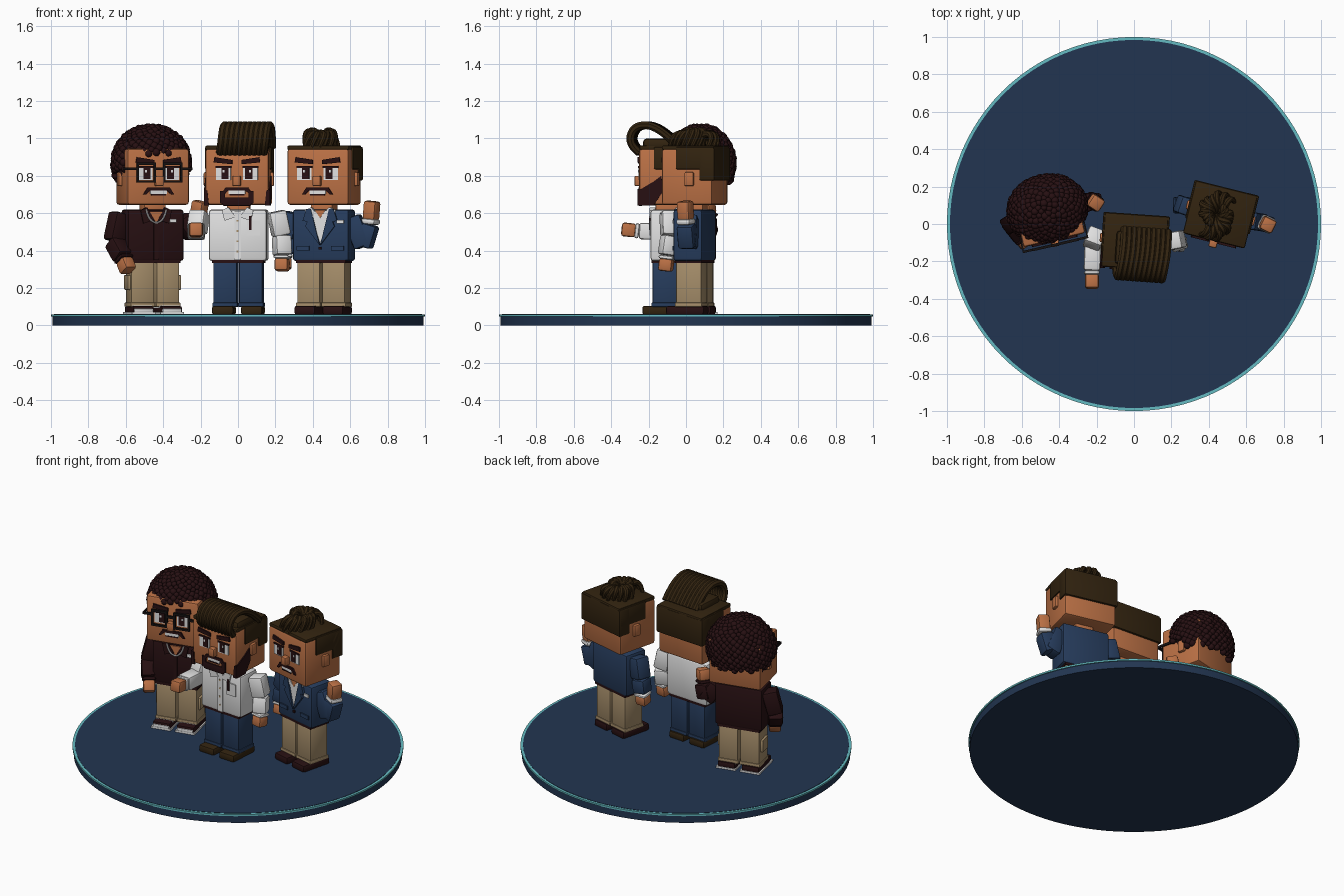
import bpy, bmesh, math, random
from mathutils import Matrix, Vector

if "Cube" in bpy.data.objects:
    bpy.data.objects.remove(bpy.data.objects["Cube"])
random.seed(4)
made = []


def material(name, rgb):
    m = bpy.data.materials.new(name)
    m.use_nodes = True
    m.diffuse_color = (*rgb, 1)
    m.node_tree.nodes["Principled BSDF"].inputs["Base Color"].default_value = (*rgb, 1)
    return m


SKIN = material("skin", (0.5, 0.165, 0.06))
BROWN = material("brown hair", (0.032, 0.017, 0.005))
MAROON = material("dark maroon", (0.02, 0.005, 0.006))
WHITE = material("white", (0.75, 0.75, 0.75))
BLUE = material("blue cloth", (0.02, 0.046, 0.11))
TAN = material("tan cloth", (0.38, 0.27, 0.145))
TEAL = material("teal", (0.13, 0.5, 0.54))
NAVY = material("navy base", (0.016, 0.036, 0.082))
BLACK = material("black", (0.008, 0.006, 0.006))

place = Matrix()   # transform of the figure being built
who = ""           # name prefix of the figure being built


def add_mesh(name, mat, mesh):
    mesh.transform(place)
    mesh.materials.clear()
    mesh.materials.append(mat)
    ob = bpy.data.objects.new(who + name, mesh)
    bpy.context.collection.objects.link(ob)
    made.append(ob)


def finish(name, mat, bm, bevel=0):
    if bevel:
        bmesh.ops.bevel(bm, geom=bm.edges[:], offset=bevel, segments=2, profile=0.5, affect='EDGES')
    bmesh.ops.recalc_face_normals(bm, faces=bm.faces[:])
    mesh = bpy.data.meshes.new(who + name)
    bm.to_mesh(mesh)
    bm.free()
    add_mesh(name, mat, mesh)


def box(name, mat, x, y, z, bevel=0.008):
    """Box from (low, high) ranges on each axis."""
    bm = bmesh.new()
    size = [b - a for a, b in (x, y, z)]
    mid = [(a + b) / 2 for a, b in (x, y, z)]
    bmesh.ops.create_cube(bm, size=1, matrix=Matrix.Translation(mid) @ Matrix.Diagonal((*size, 1)))
    finish(name, mat, bm, bevel)


def limb(name, mat, p, q, w):
    p, q = Vector(p), Vector(q)
    bm = bmesh.new()
    turn = (q - p).to_track_quat('Z', 'Y').to_matrix().to_4x4()
    bmesh.ops.create_cube(bm, size=1, matrix=Matrix.Translation((p + q) / 2) @ turn
                          @ Matrix.Diagonal((w, w, (q - p).length, 1)))
    finish(name, mat, bm, 0.014)


def plate(name, mat, outline, start, depth, axis='y'):
    """Outline of (across, z) points pushed along one axis."""
    bm = bmesh.new()
    at = (lambda u, v: (u, start, v)) if axis == 'y' else (lambda u, v: (start, u, v))
    face = bm.faces.new([bm.verts.new(at(u, v)) for u, v in outline])
    out = bmesh.ops.extrude_face_region(bm, geom=[face])
    push = (0, depth, 0) if axis == 'y' else (depth, 0, 0)
    bmesh.ops.translate(bm, vec=push, verts=[v for v in out["geom"] if isinstance(v, bmesh.types.BMVert)])
    finish(name, mat, bm)


def strands(name, mat, paths, thick, tip=1.0):
    cu = bpy.data.curves.new(name, 'CURVE')
    cu.dimensions = '3D'
    cu.bevel_depth, cu.bevel_resolution, cu.resolution_u = thick, 2, 6
    cu.use_fill_caps = True
    for path in paths:
        s = cu.splines.new('NURBS')
        s.points.add(len(path) - 1)
        for i, (pt, co) in enumerate(zip(s.points, path)):
            pt.co = (*co, 1)
            pt.radius = 1 + (tip - 1) * i / (len(path) - 1)
        s.order_u, s.use_endpoint_u = 3, True
    ob = bpy.data.objects.new(name, cu)
    mesh = bpy.data.meshes.new_from_object(ob)
    bpy.data.objects.remove(ob)
    add_mesh(name, mat, mesh)


def disc(name, mat, r, low, high):
    bm = bmesh.new()
    bmesh.ops.create_cone(bm, cap_ends=True, segments=96, radius1=r, radius2=r, depth=high - low,
                          matrix=Matrix.Translation((0, 0, (low + high) / 2)))
    finish(name, mat, bm)


def figure(name, x, y, turn, top, trousers, shoes):
    """Shared body, head and face; the face looks along -y."""
    global who, place
    who = name + "_"
    place = Matrix.Translation((x, y, 0)) @ Matrix.Rotation(math.radians(turn), 4, 'Z')
    for side, s in (("right", -1), ("left", 1)):
        def span(a, b):
            return sorted((s * a, s * b))
        box(side + "_shoe", shoes, span(0.02, 0.135), (-0.125, 0.085), (0.058, 0.105), 0.012)
        box(side + "_leg", trousers, span(0.006, 0.132), (-0.07, 0.07), (0.11, 0.36))
        box(side + "_trouser_cuff", trousers, span(0.003, 0.137), (-0.075, 0.075), (0.1, 0.122), 0.004)
        box(side + "_ear", SKIN, span(0.16, 0.188), (-0.01, 0.04), (0.745, 0.82))
        box(side + "_eye", WHITE, span(0.033, 0.112), (-0.146, -0.138), (0.778, 0.848), 0)
        box(side + "_eyelid", MAROON, span(0.03, 0.115), (-0.149, -0.14), (0.843, 0.852), 0)
        box(side + "_pupil", MAROON, span(0.045, 0.083), (-0.149, -0.141), (0.784, 0.843), 0)
        box(side + "_eye_glint", WHITE, span(0.066, 0.077), (-0.151, -0.143), (0.818, 0.832), 0)
        plate(side + "_eyebrow", MAROON, [(s * 0.025, 0.862), (s * 0.125, 0.872),
                                         (s * 0.12, 0.9), (s * 0.025, 0.885)], -0.15, 0.02)
    box("torso", top, (-0.155, 0.155), (-0.08, 0.08), (0.345, 0.62), 0.015)
    box("belt", MAROON, (-0.137, 0.137), (-0.074, 0.074), (0.333, 0.35), 0)
    box("neck", SKIN, (-0.06, 0.06), (-0.06, 0.06), (0.6, 0.66))
    box("head", SKIN, (-0.17, 0.17), (-0.14, 0.14), (0.645, 0.945), 0.015)
    box("nose", SKIN, (-0.022, 0.022), (-0.175, -0.135), (0.745, 0.8), 0.007)
    plate("moustache", MAROON, [(-0.085, 0.7), (-0.07, 0.7), (-0.045, 0.722), (0.045, 0.722), (0.07, 0.7),
                                (0.085, 0.7), (0.06, 0.738), (-0.06, 0.738)], -0.15, 0.012)
    box("teeth", WHITE, (-0.045, 0.045), (-0.146, -0.138), (0.703, 0.722), 0)
    box("lower_lip", MAROON, (-0.04, 0.04), (-0.147, -0.138), (0.695, 0.703), 0)


def short_hair():
    box("hair_sides", BROWN, (-0.178, 0.178), (-0.06, 0.15), (0.835, 0.955))
    box("hair_back", BROWN, (-0.178, 0.178), (0.07, 0.153), (0.775, 0.95))
    box("hair_top", BROWN, (-0.17, 0.17), (-0.138, 0.15), (0.938, 0.962))


def collar(mat, low):
    for s in (-1, 1):
        plate("collar", mat, [(s * 0.01, low), (s * 0.07, low - 0.02), (s * 0.085, 0.615), (s * 0.05, 0.632)],
              -0.09, 0.03)


def arm(side, sleeve, cuff, shoulder, elbow, wrist, hand, w=0.095):
    """Arm joints are given in scene coordinates."""
    global place
    keep, place = place, Matrix()
    limb(side + "_upper_arm", sleeve, shoulder, elbow, w)
    limb(side + "_forearm", sleeve, elbow, wrist, w * 0.94)
    limb(side + "_cuff", cuff, wrist, Vector(wrist).lerp(Vector(hand), 0.25), w * 0.88)
    limb(side + "_hand", SKIN, Vector(wrist).lerp(Vector(hand), 0.2), hand, w * 0.78)
    place = keep


# Round stand
disc("stand_body", NAVY, 0.993, 0, 0.05)
disc("stand_rim", TEAL, 1.0, 0.047, 0.058)
disc("stand_deck", NAVY, 0.984, 0.05, 0.06)

# Curly figure: dome of curls, glasses, cargo trousers
figure("curly", -0.457, 0.05, 13, MAROON, TAN, MAROON)
bm = bmesh.new()
count = 620
bmesh.ops.create_uvsphere(bm, u_segments=24, v_segments=16, radius=1,
                          matrix=Matrix.Translation((0, 0.035, 0.87)) @ Matrix.Diagonal((0.198, 0.145, 0.19, 1)))
bmesh.ops.bisect_plane(bm, geom=bm.verts[:] + bm.edges[:] + bm.faces[:], plane_co=(0, 0, 0.8),
                       plane_no=(0, 0, -1), clear_outer=True)
for i in range(count):
    h = 1 - 2 * (i + 0.5) / count
    a, r = i * 2.39996, math.sqrt(1 - h * h)
    p = Vector((0.203 * r * math.cos(a), 0.03 + 0.172 * r * math.sin(a), 0.865 + 0.198 * h))
    if p.z < (0.915 if p.y < -0.07 else 0.83 if p.y < 0.05 else 0.77):
        continue
    bmesh.ops.create_icosphere(bm, subdivisions=2, radius=random.uniform(0.016, 0.023),
                               matrix=Matrix.Translation(p))
finish("afro", MAROON, bm)
for s in (-1, 1):
    for lo, hi, z0, z1 in ((0.02, 0.125, 0.857, 0.872), (0.02, 0.125, 0.764, 0.776),
                           (0.02, 0.032, 0.77, 0.865), (0.113, 0.125, 0.77, 0.865)):
        box("glasses_frame", BLACK, sorted((s * lo, s * hi)), (-0.172, -0.158), (z0, z1), 0)
    box("glasses_arm", BLACK, sorted((s * 0.172, s * 0.18)), (-0.165, 0.02), (0.83, 0.845), 0)
    box("glasses_hinge", BLACK, sorted((s * 0.12, s * 0.18)), (-0.17, -0.158), (0.83, 0.845), 0)
    box("cargo_pocket", TAN, sorted((s * 0.12, s * 0.147)), (-0.045, 0.045), (0.19, 0.27), 0.006)
    box("shoe_sole", WHITE, sorted((s * 0.015, s * 0.142)), (-0.13, 0.09), (0.058, 0.072), 0)
    box("shoe_toe", WHITE, sorted((s * 0.025, s * 0.13)), (-0.131, -0.1), (0.07, 0.09), 0.005)
    box("sock", WHITE, sorted((s * 0.02, s * 0.13)), (-0.078, 0.07), (0.092, 0.106), 0)
box("glasses_bridge", BLACK, (-0.022, 0.022), (-0.172, -0.158), (0.83, 0.845), 0)
plate("open_neck", SKIN, [(-0.045, 0.61), (0, 0.55), (0.045, 0.61)], -0.086, 0.01)
collar(MAROON, 0.565)
strands("necklace", WHITE, [[(-0.055, -0.088, 0.62), (-0.04, -0.092, 0.55), (0.04, -0.092, 0.55),
                            (0.055, -0.088, 0.62)]], 0.005)
box("placket", MAROON, (-0.012, 0.012), (-0.087, -0.078), (0.35, 0.55), 0)
box("chest_badge", WHITE, (0.075, 0.11), (-0.088, -0.079), (0.55, 0.57), 0)
arm("right", MAROON, MAROON, (-0.63, 0.02, 0.6), (-0.662, 0.0, 0.45), (-0.615, -0.06, 0.365), (-0.585, -0.1, 0.29))
arm("left", MAROON, MAROON, (-0.3, 0.09, 0.58), (-0.235, 0.12, 0.48), (-0.215, 0.12, 0.575), (-0.2, 0.11, 0.665))

# Bearded figure: swept quiff, beard, white shirt, jeans
figure("bearded", 0.004, -0.1, -4, WHITE, BLUE, BROWN)
short_hair()
box("quiff_core", BROWN, (-0.1, 0.165), (-0.12, 0.06), (0.94, 1.0), 0.02)
strands("quiff", BROWN, [[(x, -0.14, 0.925), (x + 0.01, -0.2, 0.97), (x + 0.02, -0.165, 1.075),
                          (x + 0.035, -0.03, 1.065), (x + 0.03, 0.07, 0.955)]
                         for x in [-0.09 + 0.026 * i for i in range(10)]], 0.022)
for s in (-1, 1):
    plate("beard_side", MAROON, [(-0.145, 0.642), (-0.06, 0.642), (-0.01, 0.72), (-0.02, 0.8), (-0.06, 0.77),
                                 (-0.145, 0.72)], s * 0.168, s * 0.009, 'x')
    plate("beard_cheek", MAROON, [(s * 0.175, 0.642), (s * 0.15, 0.642), (s * 0.158, 0.72), (s * 0.175, 0.73)],
          -0.147, 0.01)
    plate("beard_strip", MAROON, [(s * 0.065, 0.645), (s * 0.09, 0.655), (s * 0.09, 0.72), (s * 0.062, 0.72)],
          -0.15, 0.012)
box("goatee", MAROON, (-0.075, 0.075), (-0.15, -0.138), (0.64, 0.685), 0.003)
box("placket", WHITE, (-0.018, 0.018), (-0.087, -0.078), (0.35, 0.61), 0)
for i in range(4):
    box("button", TAN, (-0.005, 0.005), (-0.09, -0.084), (0.39 + 0.055 * i, 0.4 + 0.055 * i), 0)
box("shirt_pocket", WHITE, (0.05, 0.12), (-0.087, -0.078), (0.48, 0.56), 0)
box("pen", MAROON, (0.062, 0.074), (-0.094, -0.085), (0.51, 0.585), 0)
collar(WHITE, 0.58)
arm("right", WHITE, WHITE, (-0.205, -0.06, 0.605), (-0.22, -0.1, 0.5), (-0.225, -0.25, 0.505), (-0.225, -0.345, 0.515))
arm("left", WHITE, WHITE, (0.205, -0.09, 0.61), (0.232, -0.085, 0.48), (0.237, -0.1, 0.375), (0.235, -0.11, 0.29))

# Jacket figure: tousled hair, open jacket over a white shirt
figure("jacket", 0.46, 0.045, -14, BLUE, TAN, MAROON)
short_hair()
tufts = []
for i in range(24):
    a, r = i * 2.4, 0.06 + 0.065 * (i % 4) / 3
    c, d = math.cos(a), math.sin(a)
    top = 1.055 - 0.25 * r
    tufts.append([(-0.02 + 0.03 * c, 0.03 * d, 0.965), (-0.02 + 0.04 * c, 0.04 * d, top),
                  (-0.02 + r * c - 0.03 * d, r * d + 0.03 * c, top), (-0.02 + r * c, -0.01 + r * d, 0.955)])
strands("hair_tufts", BROWN, tufts, 0.026, 0.45)
plate("shirt_front", WHITE, [(-0.06, 0.615), (0, 0.44), (0.06, 0.615)], -0.085, 0.01)
plate("open_neck", SKIN, [(-0.03, 0.618), (0, 0.575), (0.03, 0.618)], -0.088, 0.01)
for s in (-1, 1):
    plate("lapel", BLUE, [(s * 0.002, 0.43), (s * 0.08, 0.53), (s * 0.07, 0.555), (s * 0.095, 0.56),
                          (s * 0.075, 0.622), (s * 0.05, 0.622)], -0.094, 0.016)
    box("jacket_pocket", BLUE, sorted((s * 0.06, s * 0.13)), (-0.088, -0.078), (0.4, 0.425), 0)
box("jacket_button", MAROON, (-0.007, 0.007), (-0.09, -0.078), (0.405, 0.419), 0)
box("pocket_square", WHITE, (0.09, 0.13), (-0.088, -0.079), (0.545, 0.565), 0)
collar(WHITE, 0.59)
arm("right", BLUE, WHITE, (0.29, 0.09, 0.605), (0.262, 0.1, 0.47), (0.25, 0.1, 0.38), (0.25, 0.09, 0.3))
arm("left", BLUE, WHITE, (0.61, 0.02, 0.58), (0.672, 0.01, 0.42), (0.708, 0.0, 0.54), (0.718, -0.005, 0.665))

# Rounded shading with sharp corners kept
bpy.ops.object.select_all(action='DESELECT')
for ob in made:
    ob.select_set(True)
bpy.context.view_layer.objects.active = made[0]
bpy.ops.object.shade_smooth_by_angle(angle=math.radians(35))
